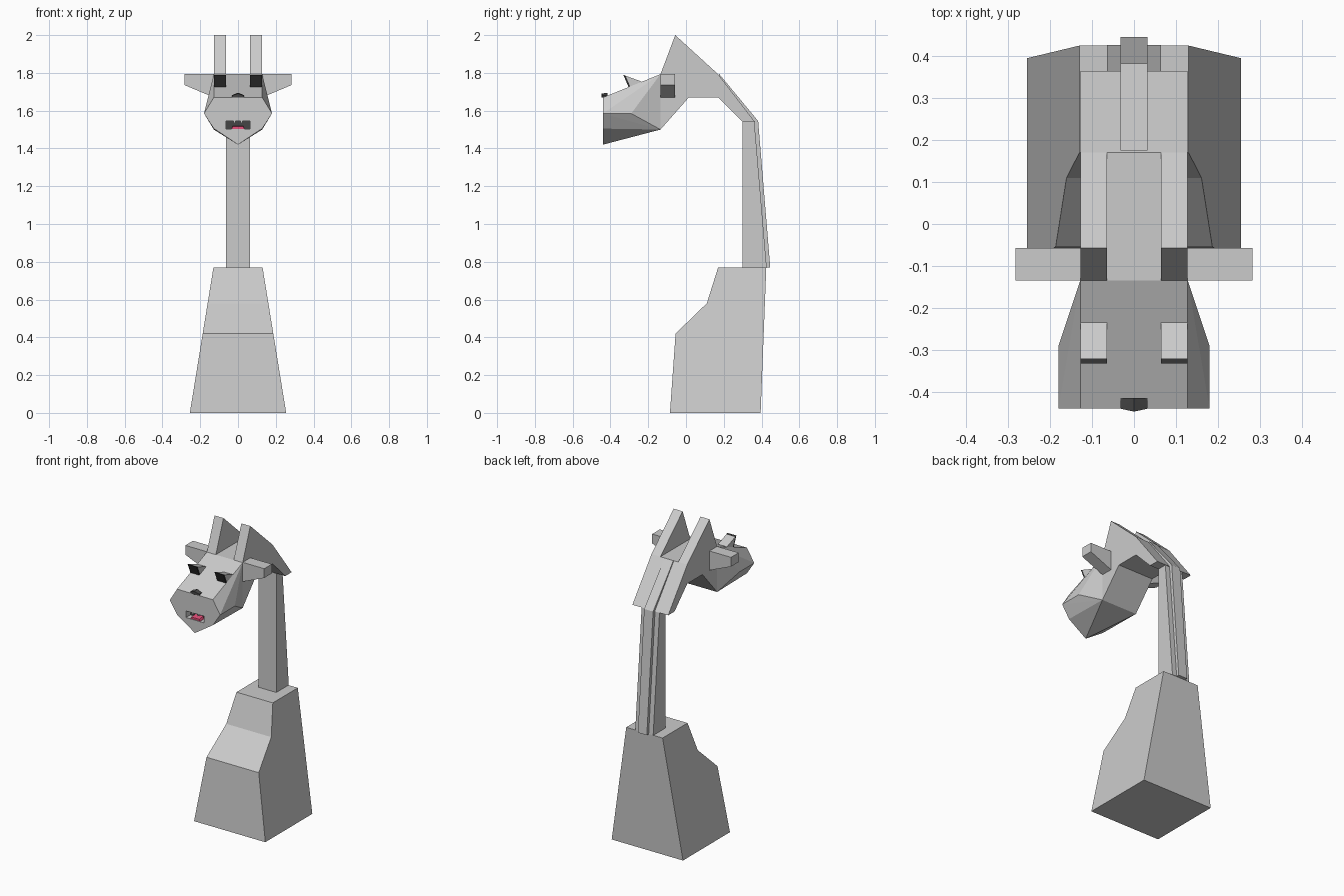
import bpy, bmesh, math

if "Cube" in bpy.data.objects:
    bpy.data.objects.remove(bpy.data.objects["Cube"])


def material(name, rgb):
    m = bpy.data.materials.new(name)
    m.diffuse_color = (*rgb, 1)
    m.use_nodes = True
    m.node_tree.nodes["Principled BSDF"].inputs["Base Color"].default_value = m.diffuse_color
    return m


DARK = material("dark", (0.03, 0.03, 0.03))
BLACK = material("charcoal", (0.06, 0.06, 0.06))
PINK = material("pink", (0.8, 0.08, 0.2))
WHITE = material("white", (0.9, 0.9, 0.9))


def finish(name, bm, mat=None):
    bmesh.ops.recalc_face_normals(bm, faces=bm.faces)
    me = bpy.data.meshes.new(name)
    bm.to_mesh(me)
    bm.free()
    ob = bpy.data.objects.new(name, me)
    bpy.context.collection.objects.link(ob)
    if mat:
        me.materials.append(mat)
    return ob


def prism(name, profile, left, right, mat=None):
    """Side profile (y, z) spanned between two x positions; each may depend on z."""
    bm = bmesh.new()
    at = lambda x, z: x(z) if callable(x) else x
    a = [bm.verts.new((at(left, z), y, z)) for y, z in profile]
    b = [bm.verts.new((at(right, z), y, z)) for y, z in profile]
    bm.faces.new(a)
    bm.faces.new(b)
    n = len(a)
    for i in range(n):
        j = (i + 1) % n
        bm.faces.new((a[i], a[j], b[j], b[i]))
    return finish(name, bm, mat)


def hull(name, points, mat=None, mirror=False):
    bm = bmesh.new()
    pts = set(points)
    if mirror:
        pts |= {(-x, y, z) for x, y, z in points}
    for p in sorted(pts):
        bm.verts.new(p)
    bmesh.ops.convex_hull(bm, input=bm.verts[:])
    bmesh.ops.dissolve_limit(bm, angle_limit=math.radians(1),
                             verts=bm.verts[:], edges=bm.edges[:])
    return finish(name, bm, mat)


def rect(y0, y1, z0, z1):
    return [(y0, z0), (y1, z0), (y1, z1), (y0, z1)]


# Tapered body
half = lambda z: 0.255 - 0.125 * z / 0.77
prism("body", [(-0.085, 0), (0.395, 0), (0.425, 0.77), (0.17, 0.77),
               (0.11, 0.58), (-0.055, 0.42)], lambda z: -half(z), half)

# Neck and mane
prism("neck", [(0.30, 0.77), (0.427, 0.77), (0.362, 1.54), (0.30, 1.54)], -0.064, 0.064)
prism("neck_mane", [(0.385, 0.77), (0.446, 0.77), (0.382, 1.545), (0.175, 1.795),
                    (0.175, 1.76), (0.33, 1.545)], -0.032, 0.032)

# Back of the head, arching down to the neck
prism("head_arch", [(-0.135, 1.50), (0.015, 1.67), (0.17, 1.67), (0.30, 1.54),
                    (0.365, 1.54), (0.17, 1.793), (-0.135, 1.793)], -0.128, 0.128)

# Muzzle with a recessed mouth
muzzle = hull("muzzle", [(0.128, -0.44, 1.67), (0.18, -0.44, 1.585), (0.128, -0.44, 1.505),
                         (0, -0.44, 1.42), (0.18, -0.29, 1.585), (0.128, -0.135, 1.793),
                         (0.128, -0.135, 1.67), (0.128, -0.135, 1.50)], mirror=True)
cutter = prism("mouth_cutter", rect(-0.5, -0.39, 1.503, 1.546), -0.064, 0.064)
cutter.hide_render = True
mod = muzzle.modifiers.new("mouth", "BOOLEAN")
mod.operation = "DIFFERENCE"
mod.object = cutter
bpy.context.view_layer.objects.active = muzzle
bpy.ops.object.modifier_apply(modifier=mod.name)
bpy.data.objects.remove(cutter)
prism("mouth_lining", rect(-0.395, -0.388, 1.503, 1.546), -0.064, 0.064, BLACK)
hull("tongue", [(0.034, -0.436, 1.503), (0.028, -0.436, 1.515),
                (0.034, -0.39, 1.503), (0.028, -0.39, 1.52)], PINK, mirror=True)

# Nose
hull("nose", [(0.032, -0.415, 1.67), (0.032, -0.415, 1.682), (0.032, -0.44, 1.67),
              (0.032, -0.44, 1.68), (0, -0.447, 1.67), (0, -0.447, 1.69),
              (0, -0.415, 1.695)], BLACK, mirror=True)

# Paired parts
for s, side in ((-1, "left"), (1, "right")):
    prism("horn_" + side, [(-0.135, 1.793), (-0.057, 2.0), (0.17, 1.793)],
          s * 0.064, s * 0.128)
    hull("ear_" + side, [(s * x, y, z) for y in (-0.135, -0.057)
                         for x, z in ((0.128, 1.67), (0.128, 1.795),
                                      (0.282, 1.735), (0.282, 1.795))])
    prism("eyelid_" + side, [(-0.32, 1.785), (-0.235, 1.754), (-0.29, 1.715)],
          s * 0.064, s * 0.128)
    prism("eye_" + side, [(-0.332, 1.79), (-0.32, 1.785), (-0.29, 1.715), (-0.302, 1.72)],
          s * 0.064, s * 0.128, DARK)
    prism("tooth_" + side, rect(-0.436, -0.428, 1.534, 1.546), s * 0.014, s * 0.024, WHITE)
